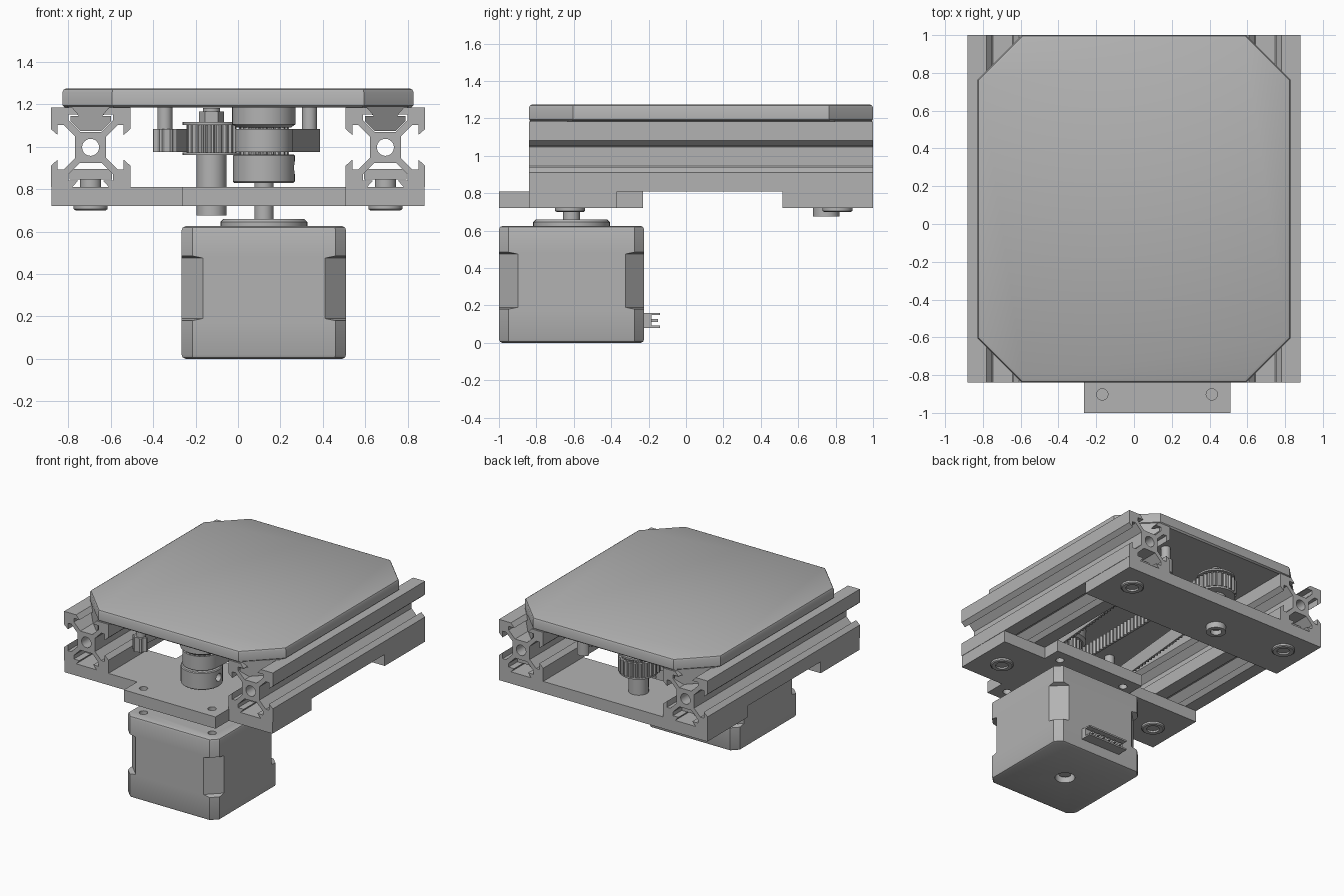
import bpy, bmesh
from math import sin, cos, pi, radians
from mathutils import Matrix, Vector

if "Cube" in bpy.data.objects:
    bpy.data.objects.remove(bpy.data.objects["Cube"])

grey = bpy.data.materials.new("plain_grey")
grey.use_nodes = True
grey.diffuse_color = (0.45, 0.45, 0.45, 1)
grey.node_tree.nodes["Principled BSDF"].inputs["Base Color"].default_value = grey.diffuse_color
parts = []


def add(name, bm):
    bmesh.ops.recalc_face_normals(bm, faces=bm.faces)
    mesh = bpy.data.meshes.new(name)
    bm.to_mesh(mesh)
    bm.free()
    mesh.materials.append(grey)
    ob = bpy.data.objects.new(name, mesh)
    bpy.context.collection.objects.link(ob)
    parts.append(ob)
    return ob


def loft(name, rings):
    """Skin equal rings of points and cap both ends."""
    bm = bmesh.new()
    vs = [[bm.verts.new(p) for p in ring] for ring in rings]
    n = len(vs[0])
    for a, b in zip(vs, vs[1:]):
        for i in range(n):
            j = (i + 1) % n
            bm.faces.new((a[i], a[j], b[j], b[i]))
    bm.faces.new(vs[0])
    bm.faces.new(vs[-1])
    return add(name, bm)


def circle(x, y, r, n=32):
    return [(x + r * cos(2 * pi * i / n), y + r * sin(2 * pi * i / n)) for i in range(n)]


def lathe(name, x, y, profile, n=40):
    return loft(name, [[(*p, z) for p in circle(x, y, r, n)] for r, z in profile])


def box(name, x, y, z):
    return loft(name, [[(x[0], y[0], h), (x[1], y[0], h), (x[1], y[1], h), (x[0], y[1], h)] for h in z])


def slab(name, loops, depth, matrix):
    """Extrude an outline with holes; the middle of the depth lies at the origin."""
    cu = bpy.data.curves.new(name, "CURVE")
    cu.dimensions, cu.fill_mode, cu.extrude = "2D", "BOTH", depth / 2
    for pts in loops:
        sp = cu.splines.new("POLY")
        sp.points.add(len(pts) - 1)
        for p, q in zip(sp.points, pts):
            p.co = (q[0], q[1], 0, 1)
        sp.use_cyclic_u = True
    tmp = bpy.data.objects.new(name + "_outline", cu)
    mesh = bpy.data.meshes.new_from_object(tmp)
    bm = bmesh.new()
    bm.from_mesh(mesh)
    bmesh.ops.remove_doubles(bm, verts=bm.verts, dist=1e-5)
    bm.transform(matrix)
    bpy.data.objects.remove(tmp)
    bpy.data.curves.remove(cu)
    bpy.data.meshes.remove(mesh)
    return add(name, bm)


def cut(ob, cutter):
    """Subtract a cutter and delete it."""
    mod = ob.modifiers.new("cut", "BOOLEAN")
    mod.object, mod.solver = cutter, "EXACT"
    dg = bpy.context.evaluated_depsgraph_get()
    mesh = bpy.data.meshes.new_from_object(ob.evaluated_get(dg))
    ob.modifiers.clear()
    ob.data = mesh
    parts.remove(cutter)
    bpy.data.objects.remove(cutter)


def octagon(cx, cy, hx, hy, c, inset, z):
    hx, hy, c = hx - inset, hy - inset, c - 0.586 * inset
    q = [(hx, hy - c), (hx - c, hy)]
    pts = q + [(-x, y) for x, y in q[::-1]]
    pts += [(-x, -y) for x, y in pts]
    return [(cx + x, cy + y, z) for x, y in pts]


def gear(name, x, y, r, depth, teeth, z0, z1):
    pts = []
    for i in range(teeth * 4):
        a, rr = 2 * pi * i / (teeth * 4), r if i % 4 < 2 else r - depth
        pts.append((x + rr * cos(a), y + rr * sin(a)))
    return loft(name, [[(*p, z) for p in pts] for z in (z0, z1)])


MX, MY = 0.122, -0.612      # motor axis
IX, IY = -0.125, 0.75       # idler axis
RAIL_X, RAIL_Z = 0.695, 0.997
MID_Y = 0.08

# Carriage plate with cropped corners and softened edges
loft("carriage_plate", [octagon(0, MID_Y, 0.828, 0.92, 0.235, i, z) for i, z in
                        ((0.012, 1.185), (0, 1.195), (0, 1.257), (0.006, 1.269), (0.018, 1.275))])

# Slotted rails
u = 0.01875
half = [(10, 4.6), (8.3, 3.1), (8.3, 5.6), (6.8, 5.6), (3.9, 2.7)]
side = [(x, -y) for x, y in half] + [(x, y) for x, y in half[::-1]]
profile = []
for k in range(4):
    c, s = (1, 0, -1, 0)[k], (0, 1, 0, -1)[k]
    profile += [(u * (c * x - s * y), u * (s * x + c * y)) for x, y in side + [(10, 10)]]
for sx, word in ((-1, "right"), (1, "left")):
    slab(word + "_rail", [profile, circle(0, 0, 0.04)], 1.84,
         Matrix.Translation((sx * RAIL_X, MID_Y, RAIL_Z)) @ Matrix.Rotation(pi / 2, 4, "X"))
    # Sliding wedge in the top slot, ends cropped along the plate corners
    wedge = [(0.11, 1.19), (0.055, 1.145), (0.095, 1.145), (0.095, 1.12), (0.05, 1.075)]
    wedge = wedge + [(-x, z) for x, z in wedge[::-1]]
    loft(word + "_slider", [[(sx * (RAIL_X + x), MID_Y + e * (0.92 - max(0, RAIL_X + x - 0.593)), z)
                             for x, z in wedge] for e in (-1, 1)])
    # Bolts and slot nuts that hold the rails
    for y, end in ((-0.62, "front"), (0.81, "back")):
        x = sx * RAIL_X
        lathe(f"{word}_{end}_bolt", x, y, ((0.045, 0.715), (0.045, 0.702), (0.072, 0.70), (0.08, 0.706),
                                           (0.08, 0.722), (0.05, 0.722), (0.05, 0.87)))
        box(f"{word}_{end}_slot_nut", (x - 0.1, x + 0.1), (y - 0.09, y + 0.09), (0.845, 0.895))

# Base plates
edge = [(-0.88, -0.84), (-0.265, -0.84), (-0.265, -1), (0.51, -1), (0.51, -0.84), (0.88, -0.84),
        (0.88, -0.37), (0.51, -0.37), (0.51, -0.23), (-0.265, -0.23), (-0.265, -0.37), (-0.88, -0.37)]
screws = [(MX + a * 0.29, MY + b * 0.29) for a in (-1, 1) for b in (-1, 1)]
slab("motor_mount_plate", [edge, circle(MX, MY, 0.06)] + [circle(x, y, 0.03, 20) for x, y in screws],
     0.09, Matrix.Translation((0, 0, 0.765)))
box("back_plate", (-0.88, 0.88), (0.516, 1), (0.72, 0.81))

# Motor with waisted corners
motor = loft("motor_body", [octagon(MX, MY, 0.3875, 0.3875, c, i, z) for c, i, z in (
    (0.05, 0.018, 0), (0.05, 0.005, 0.006), (0.05, 0, 0.018), (0.05, 0, 0.18), (0.1, 0, 0.19),
    (0.1, 0, 0.475), (0.05, 0, 0.485), (0.05, 0, 0.607), (0.05, 0.005, 0.619), (0.05, 0.018, 0.625))])
cut(motor, lathe("bottom_cutter", MX, MY, ((0.07, -0.05), (0.07, 0.06))))
for x, y in screws:
    cut(motor, lathe("screw_cutter", x, y, ((0.03, 0.57), (0.03, 0.7)), 20))
lathe("motor_boss", MX, MY, ((0.205, 0.62), (0.205, 0.645), (0.19, 0.66), (0.045, 0.66)))
lathe("motor_shaft", MX, MY, ((0.045, 0.03), (0.045, 0.9)), 24)

# Motor socket with pins
SX = (MX - 0.17, MX + 0.17)
box("socket_base", SX, (-0.24, -0.185), (0.08, 0.16))
for z in (0.08, 0.148):
    box("socket_lip", SX, (-0.19, -0.14), (z, z + 0.012))
for i in range(6):
    x = SX[0] + 0.045 + 0.05 * i
    box("socket_pin", (x - 0.008, x + 0.008), (-0.19, -0.15), (0.112, 0.128))

# Drive pulley
hub = lathe("drive_pulley_hub", MX, MY, ((0.14, 0.83), (0.146, 0.836), (0.146, 0.958), (0.14, 0.964)))
screw = lathe("grub_cutter", 0, 0, ((0.03, 0.1), (0.03, 0.2)), 20)
screw.data.transform(Matrix.Translation((MX, MY, 0.9)) @ Matrix.Rotation(pi / 2, 4, "Y"))
cut(hub, screw)
gear("drive_pulley_teeth", MX, MY, 0.118, 0.014, 20, 0.96, 1.1)
lathe("drive_pulley_top", MX, MY, ((0.128, 1.09), (0.14, 1.1), (0.15, 1.105), (0.15, 1.184)))

# Idler pulley, its column and its nut
gear("idler_teeth", IX, IY, 0.118, 0.014, 20, 0.965, 1.11)
for z in (0.96, 1.103):
    lathe("idler_flange", IX, IY, ((0.136, z), (0.136, z + 0.013)))
lathe("idler_column", IX, IY, ((0.04, 0.71), (0.04, 0.675), (0.07, 0.675), (0.07, 0.965)))
lathe("idler_nut", IX, IY, ((0.06, 1.11), (0.06, 1.165)), 6)
lathe("idler_bolt_end", IX, IY, ((0.04, 1.11), (0.04, 1.182)), 20)

# Belt posts hanging from the carriage
POSTS = ((-0.345, -0.68), (0.337, 0.75))
for x, y in POSTS:
    lathe("belt_post", x, y, ((0.035, 0.975), (0.035, 1.19)), 24)


# Toothed belt: post, round the idler, round the drive pulley, to the other post
def arc(x, y, r, a0, a1, n=40):
    return [Vector((x + r * cos(radians(a0 + (a1 - a0) * i / n)),
                    y + r * sin(radians(a0 + (a1 - a0) * i / n)))) for i in range(n + 1)]


path = (arc(*POSTS[0], 0.042, 0, -180) + arc(IX, IY, 0.128, 180, 0)
        + arc(MX, MY, 0.128, 180, 360) + arc(*POSTS[1], 0.042, 0, 180))
step, carry, track = 0.0095, 0.0, []
for a, b in zip(path, path[1:]):
    d = b - a
    while carry < d.length:
        track.append((a + d.normalized() * carry, d.normalized()))
        carry += step
    carry -= d.length
rings = []
for i, (p, d) in enumerate(track):
    left = Vector((-d.y, d.x))
    inner, outer = p + left * (0.016 if i % 4 < 2 else 0.004), p - left * 0.007
    rings.append([(inner.x, inner.y, 0.975), (outer.x, outer.y, 0.975),
                  (outer.x, outer.y, 1.083), (inner.x, inner.y, 1.083)])
loft("drive_belt", rings)

# Smooth the round parts and keep the edges sharp
bpy.ops.object.select_all(action="DESELECT")
for ob in parts:
    ob.select_set(True)
bpy.context.view_layer.objects.active = parts[0]
bpy.ops.object.shade_smooth_by_angle(angle=radians(30))
